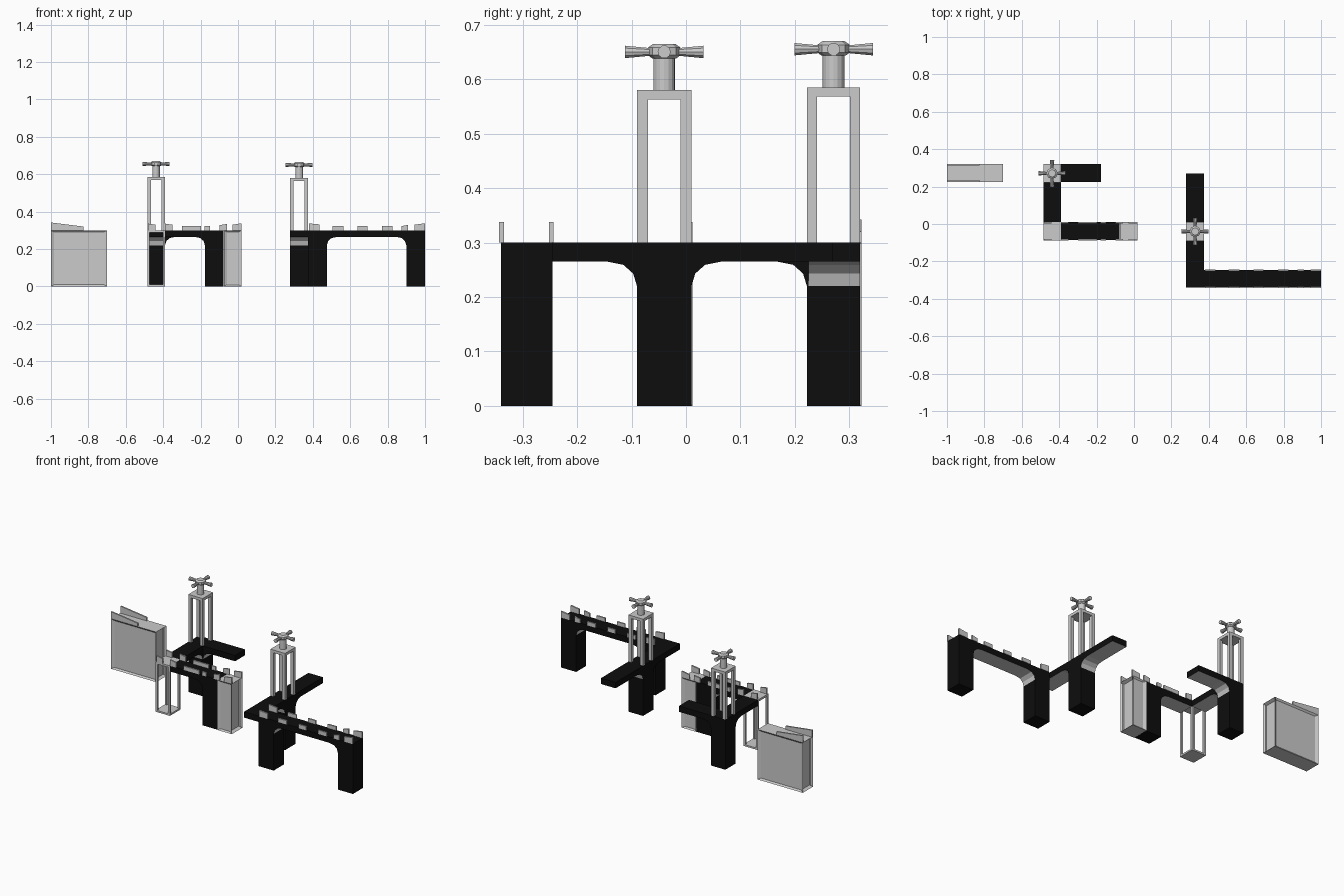
import bpy, bmesh, math
from mathutils import Vector, Matrix

if "Cube" in bpy.data.objects:
    bpy.data.objects.remove(bpy.data.objects["Cube"])

black = bpy.data.materials.new("black")
black.diffuse_color = (0.004, 0.004, 0.004, 1)
black.use_nodes = True
black.node_tree.nodes["Principled BSDF"].inputs["Base Color"].default_value = black.diffuse_color
grey = bpy.data.materials.new("grey")
grey.diffuse_color = (0.8, 0.8, 0.8, 1)
grey.use_nodes = True
grey.node_tree.nodes["Principled BSDF"].inputs["Base Color"].default_value = grey.diffuse_color


def finish(bm, name):
    bmesh.ops.recalc_face_normals(bm, faces=bm.faces)
    me = bpy.data.meshes.new(name)
    bm.to_mesh(me)
    bm.free()
    ob = bpy.data.objects.new(name, me)
    bpy.context.collection.objects.link(ob)
    return ob


def add_box(bm, x0, x1, y0, y1, z0, z1):
    m = Matrix.LocRotScale(((x0 + x1) / 2, (y0 + y1) / 2, (z0 + z1) / 2),
                           None, (x1 - x0, y1 - y0, z1 - z0))
    return bmesh.ops.create_cube(bm, size=1, matrix=m)["verts"]


def prism(bm, pts, w0, w1, axis="x"):
    """Extrude a (u, z) profile across the other horizontal axis."""
    def co(u, z, w):
        return (u, w, z) if axis == "x" else (w, u, z)
    a = [bm.verts.new(co(u, z, w0)) for u, z in pts]
    b = [bm.verts.new(co(u, z, w1)) for u, z in pts]
    bm.faces.new(a)
    bm.faces.new(b[::-1])
    n = len(pts)
    for i in range(n):
        bm.faces.new((a[i], b[i], b[(i + 1) % n], a[(i + 1) % n]))


TOP, UNDER = 0.30, 0.265
FILLET = [(0, 0.22), (0.007, 0.243), (0.025, 0.259), (0.055, UNDER)]


def beam(name, u0, u1, columns, w0, w1, axis="x", bare_start=False):
    """Deck with square columns and curved brackets, given by its side outline."""
    pts = [(u0, TOP)]
    if bare_start:                       # bracket continuing from a neighbour
        pts += [(u0 + d, z) for d, z in FILLET]
    for c0, c1, left, right in columns:
        if c0 > u0:
            if not pts[1:]:
                pts.append((u0, UNDER))
            if left:
                pts += [(c0 - d, z) for d, z in FILLET[::-1]]
            else:
                pts.append((c0, UNDER))
        pts += [(c0, 0), (c1, 0)]
        if c1 < u1:
            pts += [(c1 + d, z) for d, z in FILLET] if right else [(c1, UNDER)]
    if not columns or columns[-1][1] < u1:
        pts.append((u1, UNDER))
    pts.append((u1, TOP))
    bm = bmesh.new()
    prism(bm, pts, w0, w1, axis)
    ob = finish(bm, name)
    ob.data.materials.append(black)
    ob.data.materials.append(grey)
    for p in ob.data.polygons:           # lighter undersides
        if p.normal.z < -0.1 and p.center.z > 0.1:
            p.material_index = 1


def panel_block(name, x0, x1, y0, y1, rim_long, rim_side):
    """Closed block with framed, sunken side panels."""
    bm = bmesh.new()
    add_box(bm, x0, x1, y0, y1, 0, TOP)
    bmesh.ops.recalc_face_normals(bm, faces=bm.faces)
    fy = [f for f in bm.faces if abs(f.normal.y) > 0.5]
    fx = [f for f in bm.faces if abs(f.normal.x) > 0.5]
    bmesh.ops.inset_region(bm, faces=fy, thickness=rim_long, depth=0, use_boundary=True)
    bmesh.ops.translate(bm, verts=fy[0].verts, vec=fy[0].normal * -0.008)
    bmesh.ops.translate(bm, verts=fy[1].verts, vec=fy[1].normal * -0.008)
    bmesh.ops.inset_region(bm, faces=fx, thickness=rim_side, depth=0, use_boundary=True)
    for f in fx:
        bmesh.ops.translate(bm, verts=f.verts, vec=f.normal * -0.018)
    finish(bm, name)


def cage(name, x0, x1, y0, y1, z0, z1, post, cap, base=0):
    """Four corner posts with a cap plate and optional base plate."""
    bm = bmesh.new()
    for a in (x0, x1 - post):
        for b in (y0, y1 - post):
            add_box(bm, a, a + post, b, b + post, z0 + base, z1 - cap)
    add_box(bm, x0, x1, y0, y1, z1 - cap, z1)
    if base:
        add_box(bm, x0, x1, y0, y1, z0, z0 + base)
    finish(bm, name)


def cone(bm, r1, r2, depth, m, n):
    bmesh.ops.create_cone(bm, cap_ends=True, segments=n, radius1=r1,
                          radius2=r2, depth=depth, matrix=m)


def valve(name, x, y, z):
    """Stem, chamfered hub and four flared spokes."""
    bm = bmesh.new()
    T = Matrix.Translation
    cone(bm, 0.02, 0.02, 0.064, T((x, y, z + 0.03)), 16)
    cone(bm, 0.022, 0.03, 0.006, T((x, y, z + 0.061)), 8)
    cone(bm, 0.03, 0.03, 0.014, T((x, y, z + 0.071)), 8)
    cone(bm, 0.03, 0.02, 0.007, T((x, y, z + 0.0815)), 8)
    for i in range(4):
        m = (T((x, y, z + 0.07)) @ Matrix.Rotation(i * math.pi / 2, 4, "Z")
             @ Matrix.Rotation(math.pi / 2, 4, "Y") @ T((0, 0, 0.047)))
        cone(bm, 0.007, 0.012, 0.05, m, 10)
    finish(bm, name)


def battlements(name, tabs, y0, y1):
    """Thin tabs along both deck edges: (x0, x1, height left, height right)."""
    bm = bmesh.new()
    for a, b, ha, hb in tabs:
        for y in (y0, y1 - 0.009):
            prism(bm, [(a, TOP), (b, TOP), (b, TOP + hb), (a, TOP + ha)], y, y + 0.009)
    finish(bm, name)


# long L-shaped walkway
beam("right_walkway_front", 0.375, 1.0, [(0.375, 0.475, 0, 1), (0.90, 1.0, 1, 0)], -0.34, -0.245)
beam("right_walkway_side", -0.34, 0.27, [(-0.09, 0.01, 1, 1)], 0.278, 0.375, "y")
battlements("right_battlements", [
    (0.38, 0.435, 0.037, 0.032), (0.505, 0.563, 0.023, 0.023), (0.64, 0.692, 0.023, 0.023),
    (0.77, 0.826, 0.023, 0.023), (0.873, 0.91, 0.022, 0.03), (0.943, 1.0, 0.03, 0.038)],
    -0.343, -0.243)
cage("right_tower", 0.278, 0.375, -0.09, 0.01, TOP, 0.58, 0.02, 0.017)
valve("right_valve", 0.327, -0.04, 0.58)

# short U-shaped walkway
beam("left_walkway_side", 0.01, 0.32, [(0.222, 0.32, 1, 0)], -0.485, -0.39, "y")
beam("left_walkway_back", -0.39, -0.177, [], 0.225, 0.32, "x", True)
beam("left_walkway_front", -0.39, -0.077, [(-0.177, -0.077, 1, 0)], -0.085, 0.01)
battlements("left_battlements", [
    (-0.48, -0.44, 0.036, 0.03), (-0.39, -0.35, 0.036, 0.03), (-0.30, -0.197, 0.023, 0.023),
    (-0.178, -0.15, 0.023, 0.023), (-0.10, -0.06, 0.028, 0.034), (-0.03, 0.02, 0.03, 0.038)],
    -0.088, 0.012)
cage("left_tower", -0.485, -0.39, 0.222, 0.32, TOP, 0.585, 0.019, 0.017)
valve("left_valve", -0.438, 0.271, 0.585)
cage("open_corner_column", -0.485, -0.39, -0.088, 0.012, 0, TOP, 0.012, 0.012, 0.01)
panel_block("end_column", -0.076, 0.02, -0.088, 0.012, 0.012, 0.012)

# detached wall segment
panel_block("wall_block", -1.0, -0.70, 0.225, 0.322, 0.014, 0.012)
battlements("wall_top_tabs", [(-1.0, -0.825, 0.042, 0.02)], 0.225, 0.322)
